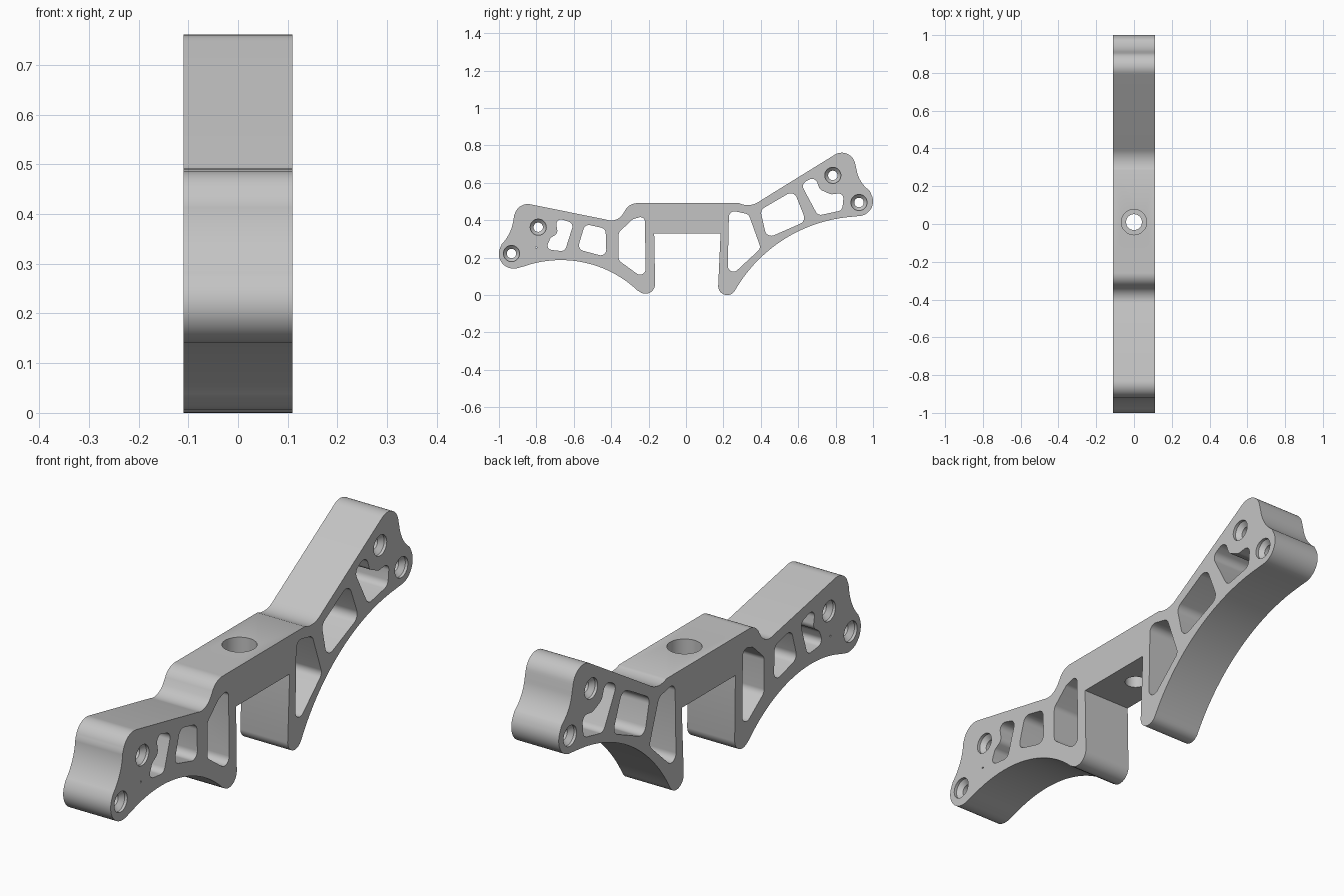
import bpy, bmesh, math
from mathutils import Vector

if "Cube" in bpy.data.objects:
    bpy.data.objects.remove(bpy.data.objects["Cube"])

HALF = 0.11  # half thickness along x


def arc(a, b, c, n=14):
    """Points on the circle through a, b, c (from a to c)."""
    (ax, ay), (bx, by), (cx, cy) = a, b, c
    d = 2 * (ax * (by - cy) + bx * (cy - ay) + cx * (ay - by))
    sa, sb, sc = ax * ax + ay * ay, bx * bx + by * by, cx * cx + cy * cy
    ux = (sa * (by - cy) + sb * (cy - ay) + sc * (ay - by)) / d
    uy = (sa * (cx - bx) + sb * (ax - cx) + sc * (bx - ax)) / d
    r = math.hypot(ax - ux, ay - uy)
    t0, t1, t2 = (math.atan2(y - uy, x - ux) for x, y in (a, b, c))
    tau = 2 * math.pi
    sweep = (t2 - t0) % tau
    if (t1 - t0) % tau > sweep:
        sweep -= tau
    return [(ux + r * math.cos(t0 + sweep * i / n),
             uy + r * math.sin(t0 + sweep * i / n)) for i in range(n + 1)]


def rounded(points, r, n=8):
    """Polygon with every corner filleted."""
    out = []
    for i, p in enumerate(points):
        p = Vector(p)
        u = Vector(points[i - 1]) - p
        v = Vector(points[(i + 1) % len(points)]) - p
        half = u.angle(v) / 2
        t = min(r / math.tan(half), 0.48 * u.length, 0.48 * v.length)
        rr = t * math.tan(half)
        u.normalize()
        v.normalize()
        centre = p + (u + v).normalized() * (rr / math.sin(half))
        mid = centre + (p - centre).normalized() * rr
        out += arc(tuple(p + u * t), tuple(mid), tuple(p + v * t), n)
    return out


def prism(bm, pts, h):
    """Extrude a (y, z) outline from x = -h to x = h."""
    bottom = [bm.verts.new((-h, y, z)) for y, z in pts]
    top = [bm.verts.new((h, y, z)) for y, z in pts]
    bm.faces.new(bottom)
    bm.faces.new(top[::-1])
    for i in range(len(pts)):
        j = (i + 1) % len(pts)
        bm.faces.new((bottom[i], top[i], top[j], bottom[j]))


def lathe(bm, profile, place, n=40):
    """Closed turned solid; profile is (radius, height), place maps to world."""
    rings = [[bm.verts.new(place(r * math.cos(2 * math.pi * k / n),
                                 r * math.sin(2 * math.pi * k / n), h))
              for k in range(n)] for r, h in profile]
    bm.faces.new(rings[0])
    bm.faces.new(rings[-1][::-1])
    for a, b in zip(rings, rings[1:]):
        for k in range(n):
            m = (k + 1) % n
            bm.faces.new((a[k], b[k], b[m], a[m]))


def finish(bm, name):
    bmesh.ops.recalc_face_normals(bm, faces=bm.faces)
    me = bpy.data.meshes.new(name)
    bm.to_mesh(me)
    bm.free()
    ob = bpy.data.objects.new(name, me)
    bpy.context.collection.objects.link(ob)
    return ob


# Bracket outline, clockwise from the low left end
outline = (
    arc((-.905, .143), (-.98, .167), (-.995, .25))        # left lug
    + arc((-.985, .272), (-.938, .345), (-.92, .425))     # left end scoop
    + arc((-.915, .435), (-.885, .475), (-.83, .485))     # left top corner
    + arc((-.425, .403), (-.37, .405), (-.337, .435))     # step up
    + arc((-.328, .448), (-.30, .48), (-.255, .491))
    + arc((.285, .491), (.345, .482), (.395, .503))       # dip by right arm
    + arc((.79, .747), (.867, .753), (.905, .70))         # right top corner
    + arc((.912, .67), (.93, .617), (.98, .56))           # right end scoop
    + arc((.99, .54), (.985, .455), (.92, .422))          # right lug
    + arc((.87, .417), (.527, .30), (.268, .035), 32)     # right under-arch
    + arc((.262, .025), (.22, .0), (.172, .045))          # right foot
    + [(.185, .33), (-.17, .33)]                          # centre slot
    + arc((-.165, .055), (-.20, .01), (-.25, .019))       # left foot
    + arc((-.26, .025), (-.66, .187), (-.865, .154), 32)  # left under-arch
)
bm = bmesh.new()
prism(bm, outline, HALF)
bracket = finish(bm, "bracket_body")

# Lightening windows through the arms
windows = [
    ([(-.70, .415), (-.60, .385), (-.648, .233), (-.75, .245),
      (-.725, .305), (-.685, .33)], .028),
    ([(-.54, .38), (-.43, .355), (-.425, .203), (-.58, .245)], .03),
    ([(-.285, .405), (-.22, .425), (-.215, .08), (-.36, .185),
      (-.36, .335)], .03),
    ([(.23, .455), (.335, .432), (.40, .25), (.222, .085)], .03),
    ([(.397, .455), (.577, .56), (.642, .395), (.432, .303)], .035),
    ([(.615, .593), (.69, .635), (.715, .565), (.775, .538), (.845, .548),
      (.835, .453), (.705, .425)], .03),
]
bm = bmesh.new()
for pts, r in windows:
    prism(bm, rounded(pts, r), HALF + .05)

# Countersunk cross holes, both sides
sink = [(.043, -HALF - .03), (.043, -HALF + .012), (.025, -HALF + .03),
        (.025, HALF - .03), (.043, HALF - .012), (.043, HALF + .03)]
for y, z in ((.785, .64), (.925, .495), (-.79, .363), (-.933, .222)):
    lathe(bm, sink, lambda a, b, h, y=y, z=z: (h, y + a, z + b))
# Tiny pin hole in the left arm
lathe(bm, [(.004, -HALF - .03), (.004, HALF + .03)],
      lambda a, b, h: (h, -.80 + a, .255 + b), 10)
# Counterbored vertical bolt hole
lathe(bm, [(.042, .28), (.042, .39), (.067, .39), (.067, .55)],
      lambda a, b, h: (a, .01 + b, h), 48)
cutter = finish(bm, "hole_cutter")
cutter.hide_render = True

# Cut, then discard the cutter
mod = bracket.modifiers.new("holes", 'BOOLEAN')
mod.operation = 'DIFFERENCE'
mod.solver = 'EXACT'
mod.object = cutter
bpy.context.view_layer.objects.active = bracket
bracket.select_set(True)
bpy.ops.object.modifier_apply(modifier=mod.name)
bpy.data.objects.remove(cutter)

# Plain grey metal
grey = bpy.data.materials.new("light_grey")
grey.diffuse_color = (.55, .55, .55, 1)
grey.use_nodes = True
grey.node_tree.nodes["Principled BSDF"].inputs["Base Color"].default_value = grey.diffuse_color
bracket.data.materials.clear()
bracket.data.materials.append(grey)
bpy.ops.object.shade_smooth_by_angle(angle=math.radians(30))
